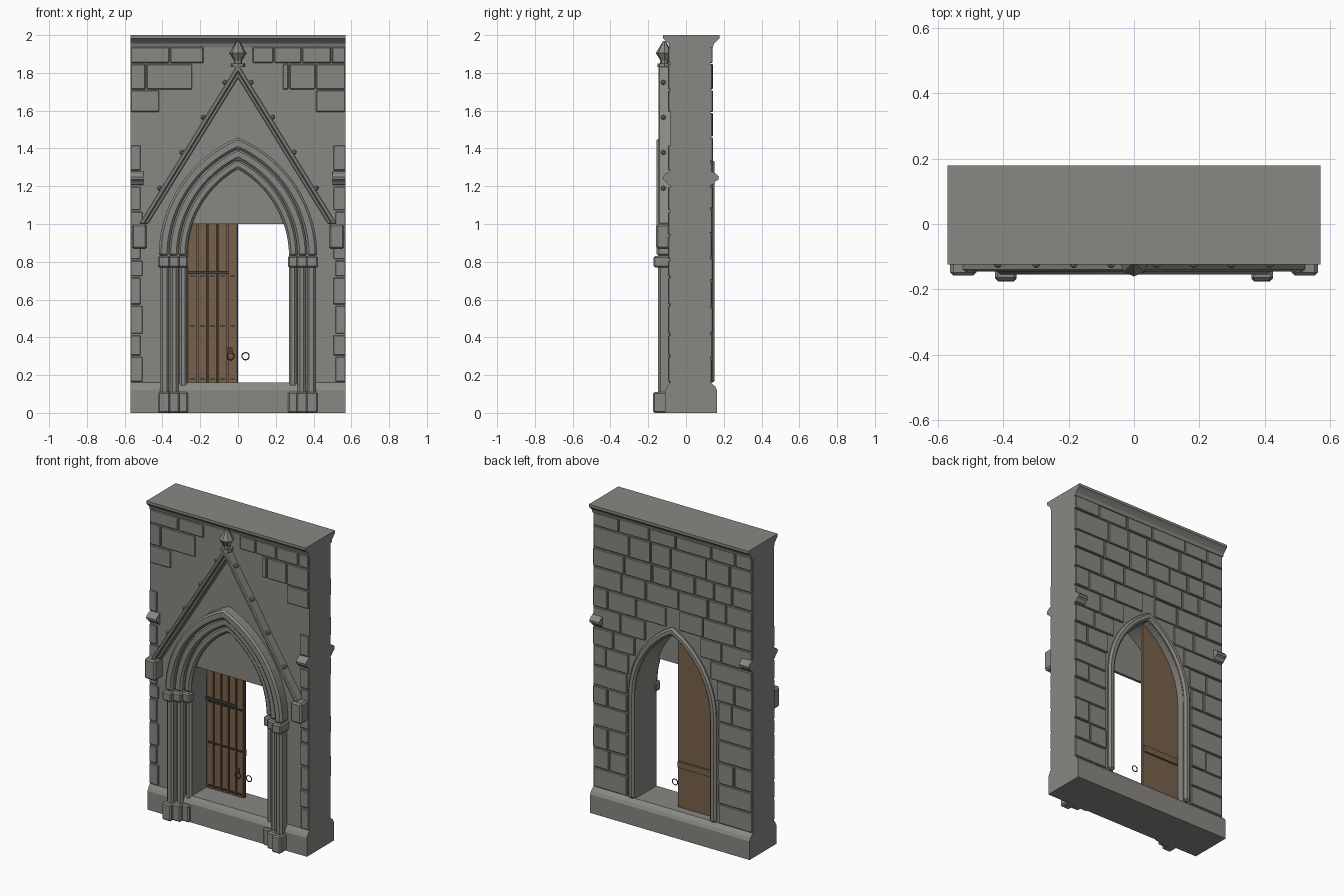
import bpy, bmesh, math, random
from mathutils import Matrix, Vector

random.seed(7)
cube = bpy.data.objects.get("Cube")
if cube:
    bpy.data.objects.remove(cube)


def material(name, rgb):
    m = bpy.data.materials.new(name)
    m.use_nodes = True
    m.diffuse_color = (*rgb, 1)
    m.node_tree.nodes["Principled BSDF"].inputs["Base Color"].default_value = (*rgb, 1)
    return m


STONE = material("grey_stone", (0.25, 0.245, 0.225))
WOOD = material("brown_wood", (0.19, 0.12, 0.07))
IRON = material("dark_iron", (0.06, 0.05, 0.04))

HALF, FRONT, BACK = 0.57, -0.085, 0.13     # wall half width and faces
SPRING, CENTRE, DOOR = 0.83, 0.26, 0.27    # arch springing, arc centre offset, opening half width
FLOOR = 0.16


def prism(bm, pts, axis, lo, hi):
    """Extrude an outline along y (x, z points) or along x (y, z points)."""
    place = (lambda p, d: (p[0], d, p[1])) if axis == "y" else (lambda p, d: (d, p[0], p[1]))
    face = bm.faces.new([bm.verts.new(place(p, lo)) for p in pts])
    new = bmesh.ops.extrude_face_region(bm, geom=[face])["geom"]
    shift = Vector((0, hi - lo, 0) if axis == "y" else (hi - lo, 0, 0))
    bmesh.ops.translate(bm, verts=[g for g in new if isinstance(g, bmesh.types.BMVert)], vec=shift)


def box(bm, x0, x1, y0, y1, z0, z1):
    prism(bm, [(x0, z0), (x1, z0), (x1, z1), (x0, z1)], "y", y0, y1)


def finish(name, bm, mat, bevel=0, smooth=False):
    bmesh.ops.recalc_face_normals(bm, faces=bm.faces)
    mesh = bpy.data.meshes.new(name)
    bm.to_mesh(mesh)
    bm.free()
    mesh.materials.append(mat)
    ob = bpy.data.objects.new(name, mesh)
    bpy.context.collection.objects.link(ob)
    if bevel:
        mod = ob.modifiers.new("Bevel", "BEVEL")
        mod.width, mod.segments, mod.limit_method = bevel, 1, "ANGLE"
    if smooth:
        bpy.ops.object.select_all(action="DESELECT")
        ob.select_set(True)
        bpy.context.view_layer.objects.active = ob
        bpy.ops.object.shade_smooth_by_angle()
    return ob


def arch(half, foot=None, n=14):
    """Pointed arch outline from right foot over the apex to left foot."""
    r = half + CENTRE
    top = math.acos(CENTRE / r)
    right = [(r * math.cos(top * i / n) - CENTRE, SPRING + r * math.sin(top * i / n)) for i in range(n)]
    if foot is not None:
        right.insert(0, (half, foot))
    apex = (0, SPRING + r * math.sin(top))
    return right + [apex] + [(-x, z) for x, z in reversed(right)]


def arch_x(half, z):
    """Half width of a pointed arch at a height."""
    if z <= SPRING:
        return half
    return max(0, math.sqrt(max(0, (half + CENTRE) ** 2 - (z - SPRING) ** 2)) - CENTRE)


def arch_z(x):
    return SPRING + math.sqrt(max(0, (DOOR + CENTRE) ** 2 - (abs(x) + CENTRE) ** 2))


# Wall with the pointed opening
bm = bmesh.new()
prism(bm, [(HALF, 0.1), (HALF, 1.96), (-HALF, 1.96), (-HALF, 0.1)] + arch(DOOR, 0.1)[::-1], "y", FRONT, BACK)
finish("wall", bm, STONE)

# Plinth, cornice and short string course ends
bm = bmesh.new()
prism(bm, [(-0.11, 0), (0.165, 0), (0.165, 0.12), (0.155, 0.14), (BACK, FLOOR),
           (FRONT, FLOOR), (-0.1, 0.14), (-0.11, 0.12)], "x", -HALF, HALF)
finish("plinth", bm, STONE)
side = [(0.142, 1.935), (0.148, 1.955), (0.165, 1.972), (0.178, 1.983), (0.178, 2)]
bm = bmesh.new()
prism(bm, side + [(0.055 - y, z) for y, z in reversed(side)], "x", -HALF, HALF)
finish("cornice", bm, STONE)
bm = bmesh.new()
lump = [(0.13, 1.205), (0.145, 1.21), (0.155, 1.225), (0.172, 1.235), (0.174, 1.25), (0.16, 1.265), (0.13, 1.28)]
for s in (-1, 1):
    lo, hi = sorted((s * 0.5, s * HALF))
    prism(bm, lump, "x", lo, hi)
    prism(bm, [(0.05 - y, z) for y, z in lump], "x", lo, hi)
finish("string_course_ends", bm, STONE)

# Coursed stones on the back, kept clear of the arch
courses = [FLOOR, 0.29, 0.42, 0.56, 0.7, 0.82, 0.95, 1.08, 1.2, 1.33, 1.46, 1.59, 1.71, 1.85, 1.94]
bm = bmesh.new()
for z0, z1 in zip(courses, courses[1:]):
    clear = arch_x(0.325, z0)
    spans = [(-HALF, -clear), (clear, HALF)] if clear > 0.02 else [(-HALF, HALF)]
    for x, end in spans:
        while x < end - 0.01:
            nxt = x + random.uniform(0.12, 0.26)
            if end - nxt < 0.09:
                nxt = end
            box(bm, x + 0.003, nxt - 0.003, BACK - 0.02, BACK + random.uniform(0.006, 0.013), z0 + 0.003, z1 - 0.003)
            x = nxt
finish("back_stones", bm, STONE, 0.004)

# Corner stones and upper stones on the front
bm = bmesh.new()
corner = [0.3, 0.415, 0.57, 0.72, 0.81, 0.94, 1.07, 1.2]
rows = list(zip(corner, corner[1:])) + [(FLOOR, 0.3), (1.28, 1.42)]
for i, (z0, z1) in enumerate(rows):
    for s in (-1, 1):
        inner = 0.505 if (i + (s > 0)) % 2 else 0.515
        x0, x1 = sorted((s * inner, s * HALF))
        box(bm, x0, x1, FRONT - 0.009, FRONT + 0.02, z0 + 0.004, z1 - 0.004)
upper = [(1.59, 1.71, [(-0.57, -0.415), (0.41, 0.57)]),
         (1.71, 1.85, [(-0.57, -0.487), (-0.487, -0.24), (0.235, 0.27), (0.27, 0.412), (0.412, 0.57)]),
         (1.85, 1.94, [(-0.57, -0.362), (-0.362, -0.18), (0.075, 0.19), (0.19, 0.337), (0.337, 0.495), (0.495, 0.57)])]
for z0, z1, spans in upper:
    for x0, x1 in spans:
        box(bm, x0 + 0.003, x1 - 0.003, FRONT - 0.009, FRONT + 0.02, z0 + 0.003, z1 - 0.003)
finish("front_stones", bm, STONE, 0.004)

# Stepped front arch: each order has a band, shafts, capitals and bases
orders = [("outer", 0.365, 0.42, -0.155), ("middle", 0.315, 0.368, -0.13), ("inner", DOOR, 0.318, -0.105)]
for name, a, b, y in orders:
    bm = bmesh.new()
    prism(bm, arch(b) + arch(a)[::-1], "y", y, FRONT + 0.01)
    finish(name + "_arch_band", bm, STONE, 0.012)
    shafts, blocks = bmesh.new(), bmesh.new()
    for s in (-1, 1):
        x0, x1 = sorted((s * a, s * (b - 0.008)))
        box(shafts, x0, x1, y + 0.008, FRONT + 0.01, 0.05, 0.8)
        x0, x1 = sorted((s * (a - 0.006), s * (b + 0.004)))
        box(blocks, x0, x1, y - 0.017, FRONT + 0.02, 0.77, 0.83)
        box(blocks, x0, x1, y - 0.02, FRONT + 0.02, 0, 0.11)
    finish(name + "_shafts", shafts, STONE, 0.012)
    finish(name + "_capitals_and_bases", blocks, STONE, 0.008)

# Panel filling the arch head, and the moulding round the back opening
bm = bmesh.new()
head = [p for p in arch(0.28) if p[1] > 1.0]
edge = arch_x(0.28, 1.0)
prism(bm, [(edge, 1.0)] + head + [(-edge, 1.0)], "y", -0.08, -0.062)
finish("arch_head_panel", bm, STONE)
bm = bmesh.new()
prism(bm, arch(0.315, FLOOR) + arch(DOOR, FLOOR)[::-1], "y", BACK - 0.01, 0.152)
finish("back_arch_moulding", bm, STONE, 0.012)

# Steep gable: two stepped rakes, end blocks, knobs and finial
for name, a, b, y in [("gable_outer_rake", 0.525, 0.497, -0.145), ("gable_inner_rake", 0.5, 0.475, -0.125)]:
    k = 0.85 / 0.525
    bm = bmesh.new()
    prism(bm, [(a, 1), (0, 1 + a * k), (-a, 1), (-b, 1), (0, 1 + b * k), (b, 1)], "y", y, FRONT + 0.01)
    finish(name, bm, STONE, 0.006)
bm = bmesh.new()
for s in (-1, 1):
    x0, x1 = sorted((s * 0.482, s * 0.562))
    box(bm, x0, x1, -0.158, FRONT + 0.01, 0.868, 1.0)
finish("gable_end_blocks", bm, STONE, 0.01)
bm = bmesh.new()
for z in (1.19, 1.38, 1.565, 1.75):
    for s in (-1, 1):
        at = Matrix.Translation((s * ((1.85 - z) / 0.85 * 0.525 + 0.008), -0.12, z))
        bmesh.ops.create_icosphere(bm, subdivisions=1, radius=0.015, matrix=at)
finish("gable_knobs", bm, STONE)
bm = bmesh.new()
for r0, r1, z0, z1 in [(0.036, 0.036, 1.83, 1.85), (0.022, 0.022, 1.85, 1.865),
                       (0.02, 0.045, 1.865, 1.905), (0.045, 0.006, 1.905, 1.97)]:
    bmesh.ops.create_cone(bm, cap_ends=True, segments=8, radius1=r0, radius2=r1, depth=z1 - z0,
                          matrix=Matrix.Translation((0, -0.115, (z0 + z1) / 2)))
finish("finial", bm, STONE)

# Single door leaf of upright planks with a flat backing
bm = bmesh.new()
count = 5
for i in range(count):
    x0 = -DOOR + DOOR * i / count + 0.003
    x1 = -DOOR + DOOR * (i + 1) / count - 0.003
    top = [(x1 + (x0 - x1) * t / 4, arch_z(x1 + (x0 - x1) * t / 4)) for t in range(5)]
    prism(bm, [(x0, FLOOR), (x1, FLOOR)] + top, "y", 0.06, 0.075)
finish("door_planks", bm, WOOD, 0.002)
bm = bmesh.new()
prism(bm, [(0, FLOOR)] + [p for p in arch(DOOR, FLOOR) if p[0] <= 0], "y", 0.07, 0.082)
box(bm, -0.26, -0.004, 0.08, 0.095, 0.42, 0.46)
finish("door_backing", bm, WOOD)

# Iron straps, studs and ring handles
bm = bmesh.new()
box(bm, -0.268, -0.05, 0.052, 0.062, 0.735, 0.75)
for z in (0.18, 0.46, 0.725):
    for i in range(count):
        x = -0.24 + i * 0.053
        box(bm, x - 0.013, x + 0.013, 0.053, 0.062, z - 0.005, z + 0.005)
box(bm, -0.055, -0.03, 0.052, 0.062, 0.315, 0.345)
finish("door_straps", bm, IRON)
for name, x in (("door_ring", -0.04), ("far_ring", 0.04)):
    bpy.ops.mesh.primitive_torus_add(major_radius=0.019, minor_radius=0.003, major_segments=20, minor_segments=6,
                                     location=(x, 0.055, 0.3), rotation=(math.pi / 2, 0, 0))
    ring = bpy.context.object
    ring.name = name
    ring.data.materials.append(IRON)
    bpy.ops.object.shade_smooth_by_angle()
